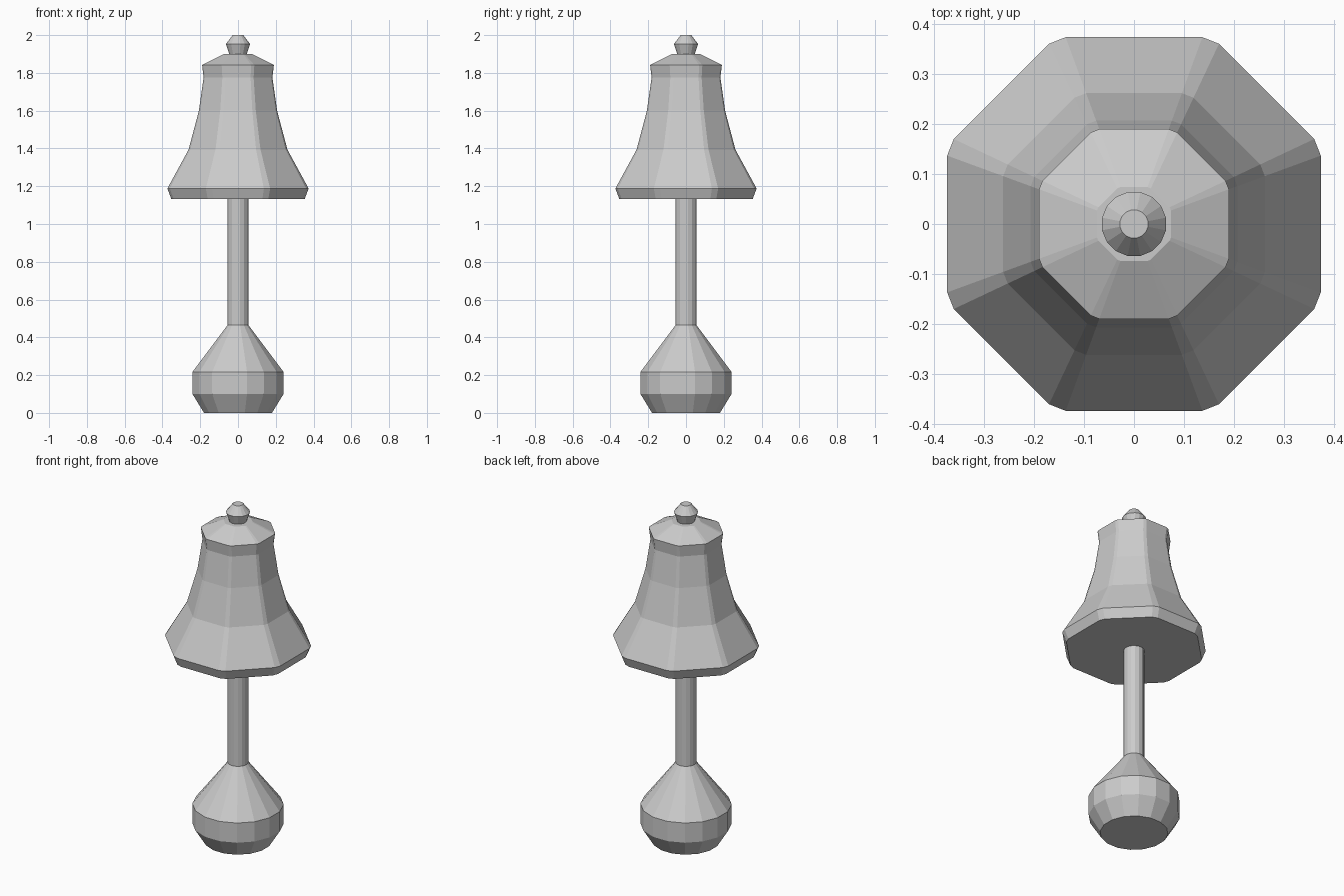
import bpy, bmesh, math

if "Cube" in bpy.data.objects:
    bpy.data.objects.remove(bpy.data.objects["Cube"])

grey = bpy.data.materials.new("plain grey")
grey.diffuse_color = (0.6, 0.6, 0.6, 1)
grey.use_nodes = True
grey.node_tree.nodes["Principled BSDF"].inputs["Base Color"].default_value = grey.diffuse_color


def round_section(sides=16):
    # regular polygon with a flat facing each axis, half width 1
    r = 1 / math.cos(math.pi / sides)
    return [(r * math.cos((i + 0.5) * 2 * math.pi / sides),
             r * math.sin((i + 0.5) * 2 * math.pi / sides)) for i in range(sides)]


def shade_section():
    # octagon with narrow bevelled corners, half width 1
    quarter = [(1, -0.366), (1, 0.366), (0.965, 0.455), (0.455, 0.965)]
    pts = []
    for k in range(4):
        c, s = round(math.cos(k * math.pi / 2)), round(math.sin(k * math.pi / 2))
        pts += [(c * x - s * y, s * x + c * y) for x, y in quarter]
    return pts


def loft(name, section, profile):
    # stack scaled copies of a section along z, closed at both ends
    bm = bmesh.new()
    rings = [[bm.verts.new((x * r, y * r, z)) for x, y in section] for r, z in profile]
    n = len(section)
    for a, b in zip(rings, rings[1:]):
        for i in range(n):
            j = (i + 1) % n
            bm.faces.new((a[i], a[j], b[j], b[i]))
    bm.faces.new(rings[0][::-1])
    bm.faces.new(rings[-1])
    bmesh.ops.remove_doubles(bm, verts=bm.verts, dist=1e-5)
    bmesh.ops.recalc_face_normals(bm, faces=bm.faces)
    mesh = bpy.data.meshes.new(name)
    bm.to_mesh(mesh)
    bm.free()
    mesh.materials.append(grey)
    obj = bpy.data.objects.new(name, mesh)
    bpy.context.collection.objects.link(obj)
    return obj


# Bulbous base
loft("base", round_section(),
     [(0.18, 0), (0.241, 0.10), (0.241, 0.217), (0.055, 0.465)])

# Stem between base and shade
loft("stem", round_section(), [(0.055, 0.46), (0.055, 1.14)])

# Flared octagonal shade
loft("shade", shade_section(),
     [(0.353, 1.132), (0.374, 1.188), (0.262, 1.393), (0.207, 1.60),
      (0.182, 1.775), (0.19, 1.842), (0.074, 1.90)])

# Finial on top
loft("finial", round_section(),
     [(0.045, 1.895), (0.064, 1.953), (0.028, 2.0)])
